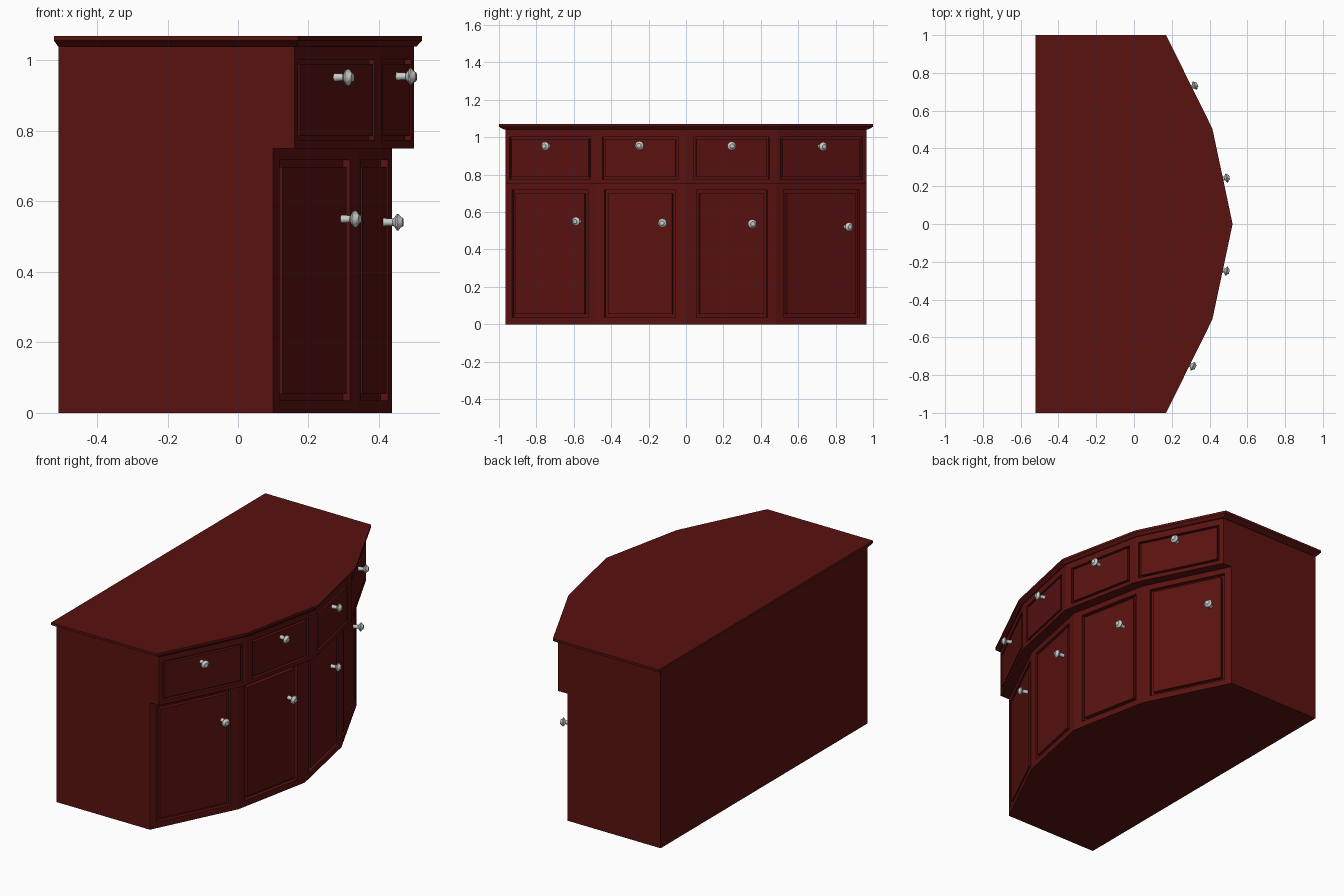
import bpy, bmesh
from math import cos, sin, pi
from mathutils import Vector

if "Cube" in bpy.data.objects:
    bpy.data.objects.remove(bpy.data.objects["Cube"])

wood = bpy.data.materials.new("red_wood")
wood.diffuse_color = (0.10, 0.006, 0.005, 1)
wood.use_nodes = True
wood.node_tree.nodes["Principled BSDF"].inputs["Base Color"].default_value = wood.diffuse_color

# Front polylines, from y- to y+
def front(end_x, end_y, mid_x, mid_y, tip_x):
    return [(end_x, -end_y), (mid_x, -mid_y), (tip_x, 0), (mid_x, mid_y), (end_x, end_y)]

LOWER = front(0.10, 0.965, 0.34, 0.48, 0.437)
UPPER = front(0.16, 0.965, 0.398, 0.49, 0.50)
SLAB = front(0.17, 1.0, 0.415, 0.505, 0.522)
SLAB_LOW = front(0.165, 0.972, 0.402, 0.493, 0.507)


def finish(bm, name, mat=None):
    bmesh.ops.remove_doubles(bm, verts=bm.verts, dist=1e-5)
    bmesh.ops.recalc_face_normals(bm, faces=bm.faces)
    me = bpy.data.meshes.new(name)
    bm.to_mesh(me)
    bm.free()
    ob = bpy.data.objects.new(name, me)
    bpy.context.collection.objects.link(ob)
    if mat:
        me.materials.append(mat)
    return ob


def outline(line, back_x):
    return [(back_x, line[0][1])] + line + [(back_x, line[-1][1])]


def bridge(bm, a, b):
    for i in range(len(a)):
        j = (i + 1) % len(a)
        bm.faces.new((a[i], a[j], b[j], b[i]))


def face_point(p, q, y, z, out):
    t = (y - p[1]) / (q[1] - p[1])
    n = Vector((q[1] - p[1], p[0] - q[0], 0)).normalized()
    return Vector((p[0] + t * (q[0] - p[0]), y, z)) + n * out


# One tier of the cabinet: grooved front panels, sides, back, bottom
def tier(name, line, z0, z1, panels, pz0, pz1, groove, depth):
    bm = bmesh.new()
    for (p, q), (y0, y1) in zip(zip(line, line[1:]), panels):
        g = groove
        rings = [(p[1], q[1], z0, z1, 0),
                 (y0, y1, pz0, pz1, 0),
                 (y0, y1, pz0, pz1, -depth),
                 (y0 + g, y1 - g, pz0 + g, pz1 - g, -depth),
                 (y0 + g, y1 - g, pz0 + g, pz1 - g, 0)]
        prev = None
        for a, b, c, d, o in rings:
            ring = [bm.verts.new(face_point(p, q, y, z, o))
                    for y, z in ((a, c), (b, c), (b, d), (a, d))]
            if prev:
                bridge(bm, prev, ring)
            prev = ring
        bm.faces.new(prev)
    pts = outline(line, -0.51)
    lo = [bm.verts.new((x, y, z0)) for x, y in pts]
    hi = [bm.verts.new((x, y, z1)) for x, y in pts]
    for i, j in ((0, 1), (5, 6), (6, 0)):
        bm.faces.new((lo[i], lo[j], hi[j], hi[i]))
    bm.faces.new(lo)
    bm.faces.new(hi)
    finish(bm, name, wood)


tier("door_cabinet", LOWER, 0, 0.75,
     [(-0.93, -0.525), (-0.435, -0.055), (0.055, 0.435), (0.52, 0.927)],
     0.035, 0.717, 0.019, 0.022)
tier("drawer_cabinet", UPPER, 0.75, 1.04,
     [(-0.945, -0.51), (-0.446, -0.044), (0.044, 0.446), (0.505, 0.943)],
     0.774, 1.002, 0.012, 0.018)

# Countertop with a chamfered underside edge
bm = bmesh.new()
rings = [[bm.verts.new((x, y, z)) for x, y in outline(l, bx)]
         for l, bx, z in ((SLAB_LOW, -0.511, 1.04), (SLAB, -0.522, 1.056), (SLAB, -0.522, 1.07))]
bridge(bm, rings[0], rings[1])
bridge(bm, rings[1], rings[2])
bm.faces.new(rings[0])
bm.faces.new(rings[2])
finish(bm, "countertop", wood)

# Knobs: turned profile of (radius, distance from the face)
PROFILE = [(0.012, -0.004), (0.010, 0.028), (0.016, 0.033), (0.024, 0.039),
           (0.024, 0.043), (0.016, 0.049), (0.012, 0.056)]


def knob(name, line, seg, head_y, z, sides=12):
    p, q = line[seg], line[seg + 1]
    n = Vector((q[1] - p[1], p[0] - q[0], 0)).normalized()
    base = face_point(p, q, head_y - 0.045 * n.y, z, 0)
    side, up = Vector((-n.y, n.x, 0)), Vector((0, 0, 1))
    bm = bmesh.new()
    prev = None
    for r, h in PROFILE:
        ring = [bm.verts.new(base + n * h + r * (side * cos(2 * pi * k / sides)
                                                 + up * sin(2 * pi * k / sides)))
                for k in range(sides)]
        if prev:
            bridge(bm, prev, ring)
        else:
            bm.faces.new(ring)
        prev = ring
    bm.faces.new(prev)
    ob = finish(bm, name)
    bpy.ops.object.select_all(action='DESELECT')
    ob.select_set(True)
    bpy.context.view_layer.objects.active = ob
    bpy.ops.object.shade_smooth_by_angle()


for i, (y, z) in enumerate([(-0.755, 0.952), (-0.25, 0.955), (0.245, 0.953), (0.735, 0.95)]):
    knob(f"drawer_knob_{i + 1}", UPPER, i, y, z)
for i, (y, z) in enumerate([(-0.59, 0.55), (-0.127, 0.541), (0.355, 0.537), (0.873, 0.521)]):
    knob(f"door_knob_{i + 1}", LOWER, i, y, z)
